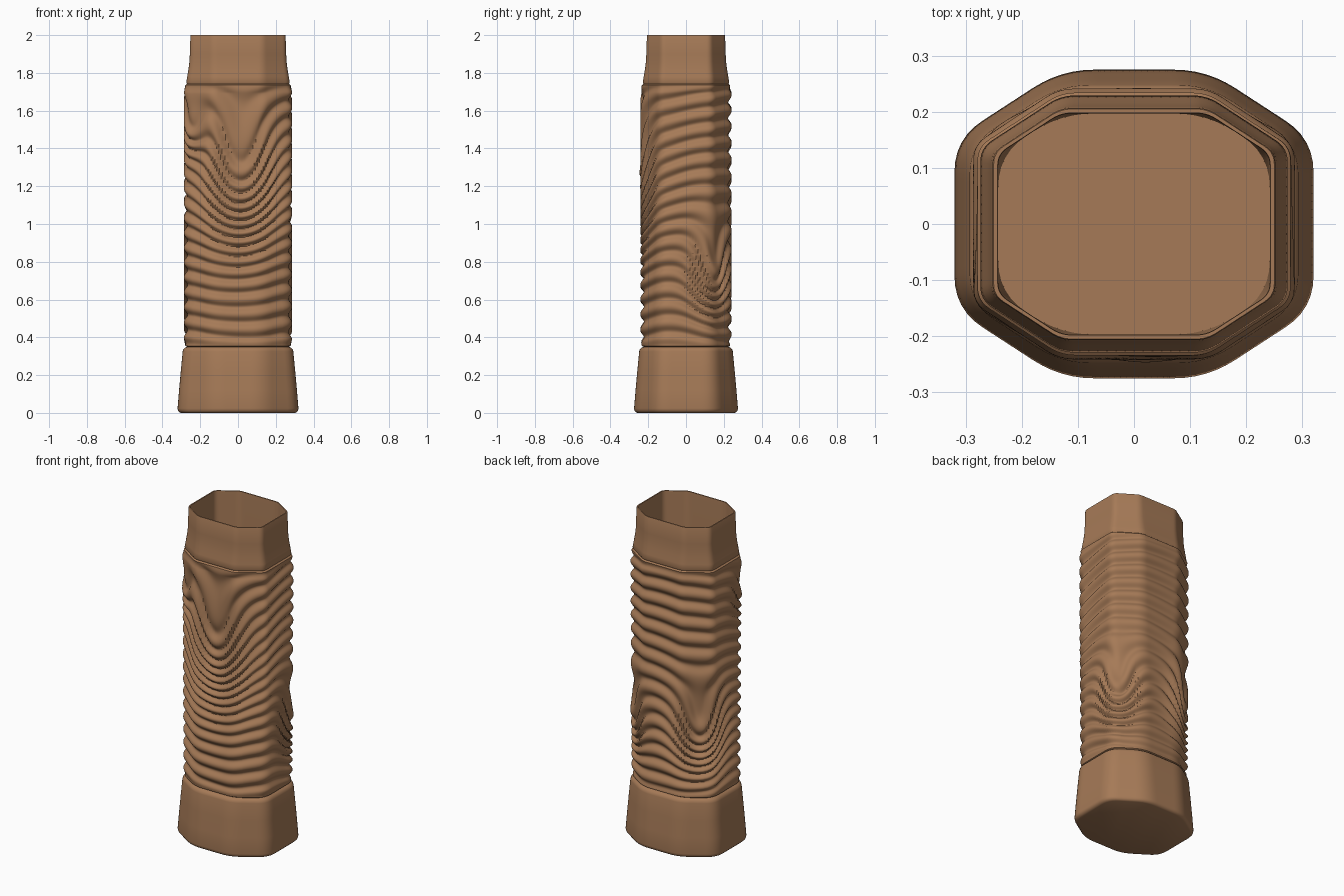
import bpy, bmesh, math
from mathutils import Vector

cube = bpy.data.objects.get("Cube")
if cube:
    bpy.data.objects.remove(cube)

# Single brown material
brown = bpy.data.materials.new("warm_brown")
brown.use_nodes = True
color = (0.38, 0.195, 0.095, 1)
brown.diffuse_color = color
bsdf = brown.node_tree.nodes["Principled BSDF"]
bsdf.inputs["Base Color"].default_value = color
bsdf.inputs["Roughness"].default_value = 0.7

ARC, FLAT = 6, 13      # samples per rounded corner and per flat side
LOW, HIGH = 0.355, 1.735   # rippled band

# Grain knots: x, y, z, strength, width, reach below, reach above
KNOTS = [(0.02, -0.24, 1.25, 0.38, 0.19, 0.34, 0.40),
         (0.25, 0.15, 0.72, 0.24, 0.12, 0.20, 0.25),
         (-0.22, 0.17, 0.74, 0.27, 0.13, 0.22, 0.27),
         (-0.25, -0.16, 1.50, 0.13, 0.08, 0.14, 0.15)]

# Outer silhouette: height, half width
FOOT = [(0, 0.302), (0.004, 0.311), (0.012, 0.318), (0.024, 0.32), (0.12, 0.312),
        (0.22, 0.303), (0.325, 0.293), (0.338, 0.289), (0.346, 0.279), (0.35, 0.27)]
NECK = [(1.742, 0.27), (1.75, 0.274), (1.78, 0.269), (1.82, 0.262), (1.86, 0.257),
        (1.9, 0.255), (1.995, 0.252), (2.0, 0.25)]


def section(half, z):
    """Eight-sided outline with rounded corners."""
    hy, a = half - 0.045, 0.13
    b = hy - (half - a) * 0.65
    quad = [(half, b), (a, hy)]
    corners = quad + [(-x, y) for x, y in reversed(quad)]
    corners = [Vector(p) for p in corners + [(-x, -y) for x, y in corners]]
    cut = 0.06 - 0.02 * z
    pts = []
    for i, c in enumerate(corners):
        prev, nxt = corners[i - 1], corners[(i + 1) % 8]
        start = c + (prev - c).normalized() * cut
        end = c + (nxt - c).normalized() * cut
        for k in range(ARC):
            t = k / ARC
            pts.append(start * (1 - t) ** 2 + c * 2 * t * (1 - t) + end * t * t)
        stop = nxt + (c - nxt).normalized() * cut
        pts += [end.lerp(stop, k / FLAT) for k in range(FLAT)]
    return pts


def ripple(p, z):
    """Outward offset of the grain, bent around each knot."""
    f = z + 0.018 * math.sin(7 * p.x + 3 * z) + 0.02 * math.sin(8 * p.y - 2 * z)
    bump = 0
    for x, y, kz, strength, width, below, above in KNOTS:
        d2 = (p.x - x) ** 2 + (p.y - y) ** 2
        reach = below if z < kz else above
        f += strength * math.exp(-d2 / width ** 2 - ((z - kz) / reach) ** 2)
        bump += math.exp(-d2 / 0.04 ** 2 - ((z - kz - 0.03) / 0.07) ** 2)
    s = math.sin(2 * math.pi * f / 0.086)
    fade = min(1, (z - LOW) / 0.04, (HIGH - z) / 0.04)
    return fade * (0.010 * s - 0.002 * s * s + 0.005 * bump)


bm = bmesh.new()


def add_ring(half, z, grain=False):
    ring = []
    for p in section(half, z):
        q = p + p.normalized() * ripple(p, z) if grain else p
        ring.append(bm.verts.new((q.x, q.y, z)))
    return ring


# Foot, rippled body and neck
rings = [add_ring(h, z) for z, h in FOOT]
ROWS = 270
for i in range(ROWS + 1):
    rings.append(add_ring(0.279, LOW + (HIGH - LOW) * i / ROWS, True))
rings += [add_ring(h, z) for z, h in NECK]

# Rim and straight hollow inside
rings += [add_ring(h, z) for z, h in [(2.0, 0.243), (1.99, 0.242), (1.0, 0.242), (0.06, 0.242)]]

for low, high in zip(rings, rings[1:]):
    n = len(low)
    for j in range(n):
        k = (j + 1) % n
        bm.faces.new((low[j], low[k], high[k], high[j]))
bm.faces.new(list(reversed(rings[0])))
bm.faces.new(rings[-1])

mesh = bpy.data.meshes.new("vase")
bm.to_mesh(mesh)
bm.free()
mesh.materials.append(brown)
vase = bpy.data.objects.new("vase", mesh)
bpy.context.collection.objects.link(vase)
bpy.context.view_layer.objects.active = vase
vase.select_set(True)
bpy.ops.object.shade_smooth_by_angle(angle=math.radians(40))
